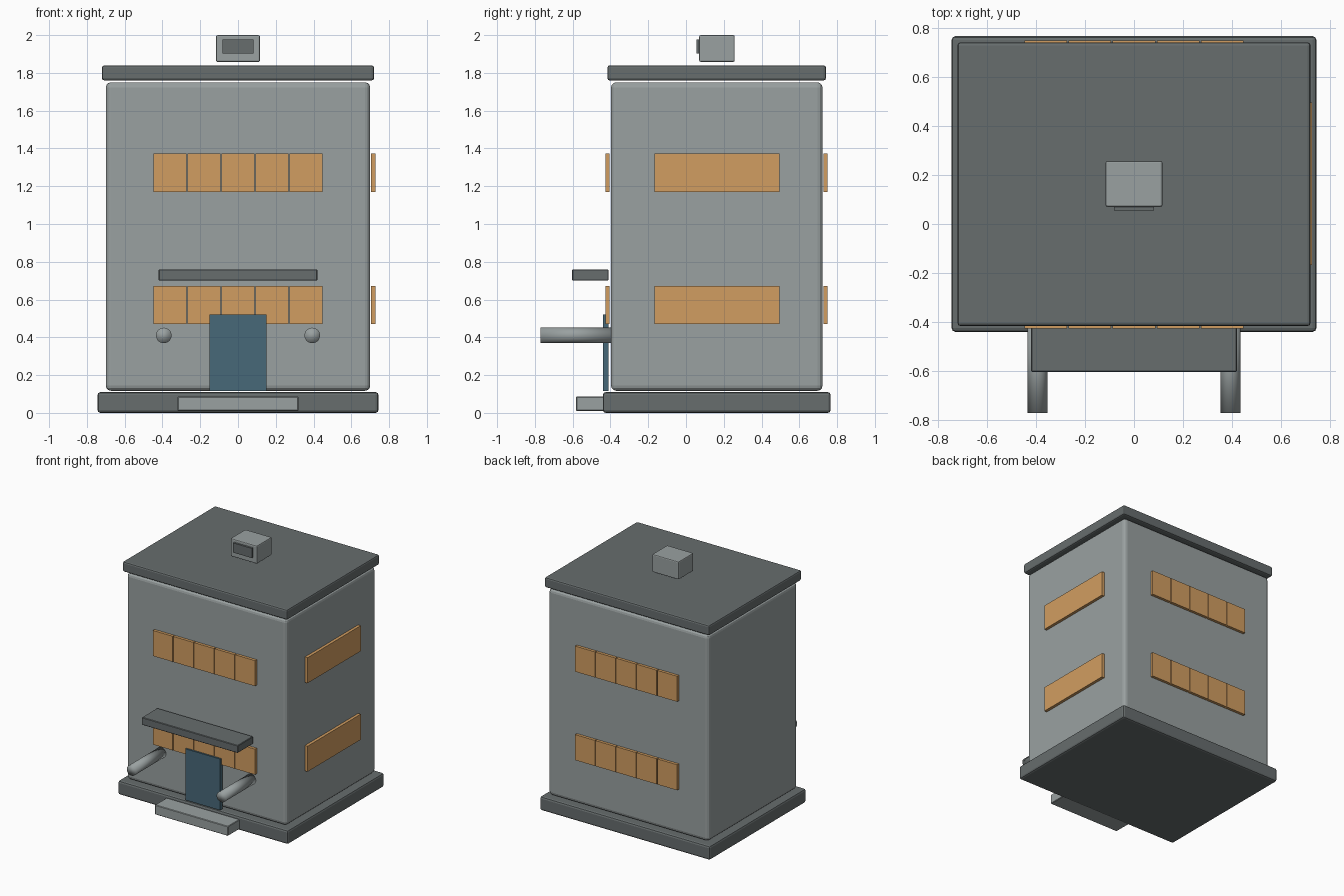
import bpy
import math

cube = bpy.data.objects.get("Cube")
if cube:
    bpy.data.objects.remove(cube, do_unlink=True)


def material(name, rgb):
    m = bpy.data.materials.new(name)
    m.use_nodes = True
    m.diffuse_color = (*rgb, 1)
    m.node_tree.nodes["Principled BSDF"].inputs["Base Color"].default_value = (*rgb, 1)
    return m


LIGHT = material("light_grey", (0.32, 0.355, 0.355))
DARK = material("dark_grey", (0.135, 0.153, 0.155))
AMBER = material("amber_glass", (0.64, 0.34, 0.12))
TEAL = material("teal_door", (0.064, 0.14, 0.19))


def box(name, x, y, z, mat, bevel=0.0, segments=2):
    """Box from (min, max) ranges along each axis, with optional rounded edges."""
    spans = (x, y, z)
    bpy.ops.mesh.primitive_cube_add(size=1, location=[(a + b) / 2 for a, b in spans])
    ob = bpy.context.object
    ob.name = name
    ob.scale = [b - a for a, b in spans]
    bpy.ops.object.transform_apply(location=False, rotation=False, scale=True)
    ob.data.materials.append(mat)
    if bevel:
        mod = ob.modifiers.new("rounded_edges", 'BEVEL')
        mod.width = bevel
        mod.segments = segments
    return ob


# Main volumes, stacked with thin shadow gaps
box("base_slab", (-0.744, 0.744), (-0.44, 0.766), (0, 0.11), DARK, 0.015)
box("building_body", (-0.7, 0.7), (-0.397, 0.723), (0.117, 1.75), LIGHT, 0.028, 3)
box("roof_slab", (-0.72, 0.72), (-0.416, 0.741), (1.76, 1.84), DARK, 0.012)

# Roof unit with its vent
box("roof_unit", (-0.116, 0.116), (0.07, 0.258), (1.858, 2.0), LIGHT, 0.008)
box("roof_unit_vent", (-0.082, 0.082), (0.055, 0.072), (1.902, 1.978), DARK)

# Two storeys of windows on the front, back and left side
for storey, z in (("lower", (0.47, 0.672)), ("upper", (1.17, 1.372))):
    for side, y in (("front", (-0.426, -0.404)), ("back", (0.727, 0.749))):
        for i in range(5):
            cx = (i - 2) * 0.18
            box(f"{storey}_{side}_window_{i + 1}", (cx - 0.087, cx + 0.087), y, z, AMBER)
    box(f"{storey}_side_window", (0.704, 0.727), (-0.168, 0.496), z, AMBER)

# Entrance
box("door", (-0.152, 0.152), (-0.44, -0.41), (0.115, 0.52), TEAL)
box("canopy", (-0.42, 0.42), (-0.603, -0.41), (0.70, 0.76), DARK, 0.004, 1)
box("front_step", (-0.32, 0.32), (-0.582, -0.43), (0.01, 0.086), LIGHT, 0.004, 1)

# Round posts projecting either side of the door
for side, sx in (("right", -1), ("left", 1)):
    bpy.ops.mesh.primitive_cylinder_add(
        vertices=32, radius=0.041, depth=0.38,
        location=(sx * 0.393, -0.58, 0.41), rotation=(math.pi / 2, 0, 0))
    post = bpy.context.object
    post.name = f"{side}_post"
    post.data.materials.append(LIGHT)
    bpy.ops.object.shade_smooth()
